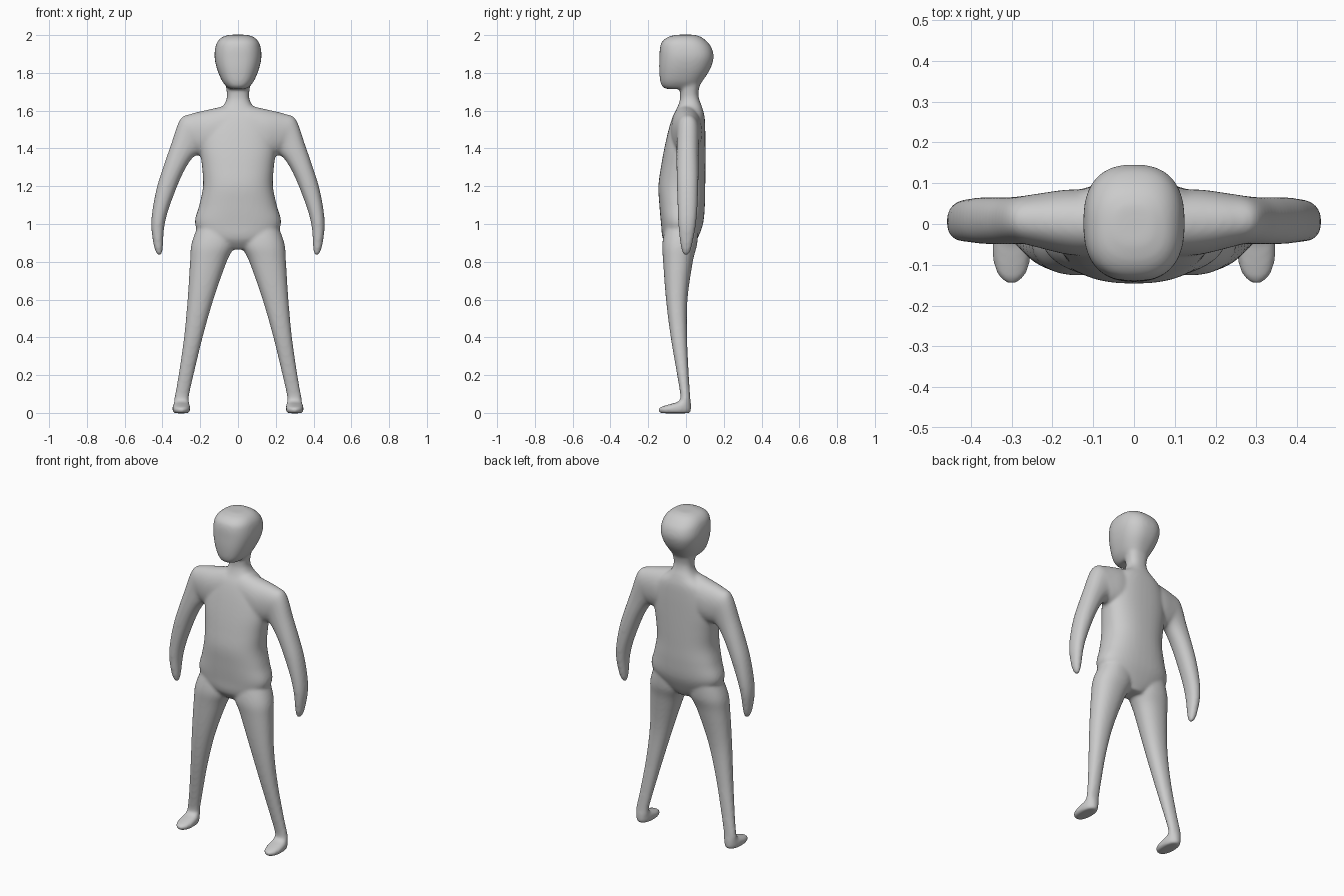
import bpy, bmesh, math

bm = bmesh.new()
N = 40


def spline(rows, steps=5):
    """Catmull-Rom interpolation through rows of section parameters."""
    out = []
    for i in range(len(rows) - 1):
        p0, p1 = rows[max(i - 1, 0)], rows[i]
        p2, p3 = rows[i + 1], rows[min(i + 2, len(rows) - 1)]
        for k in range(steps):
            t = k / steps
            out.append([0.5 * (2 * b + (c - a) * t + (2 * a - 5 * b + 4 * c - d) * t * t
                               + (3 * b - a - 3 * c + d) * t ** 3)
                        for a, b, c, d in zip(p0, p1, p2, p3)])
    return out + [list(rows[-1])]


def loft(rows, side=1, power=2.2):
    """Section row: outer x, outer z, inner x, inner z, front y, back y."""
    rings = []
    for ax, az, bx, bz, y0, y1 in spline(rows):
        ring = []
        for k in range(N):
            a = 2 * math.pi * k / N
            c, s = math.cos(a), math.sin(a)
            u = math.copysign(abs(c) ** (2 / power), c)
            v = math.copysign(abs(s) ** (2 / power), s)
            ring.append(bm.verts.new((side * ((ax + bx) / 2 + u * (ax - bx) / 2),
                                      (y0 + y1) / 2 + v * (y1 - y0) / 2,
                                      (az + bz) / 2 + u * (az - bz) / 2)))
        rings.append(ring)
    for r, q in zip(rings, rings[1:]):
        for k in range(N):
            j = (k + 1) % N
            bm.faces.new((r[k], r[j], q[j], q[k]))
    bm.faces.new(rings[0])
    bm.faces.new(rings[-1])


def level(z, x0, x1, y0, y1):
    return (x1, z, x0, z, y0, y1)


def centred(rows):
    return [level(z, -w, w, y0, y1) for z, w, y0, y1 in rows]


# torso and neck
loft(centred([
    (0.865, 0.05, -0.08, 0.03), (0.92, 0.17, -0.122, 0.06), (1.0, 0.228, -0.132, 0.09),
    (1.1, 0.205, -0.141, 0.10), (1.2, 0.185, -0.146, 0.102), (1.3, 0.19, -0.133, 0.103),
    (1.4, 0.20, -0.115, 0.103), (1.5, 0.19, -0.092, 0.102), (1.57, 0.155, -0.07, 0.098),
    (1.62, 0.085, -0.045, 0.085), (1.66, 0.061, -0.032, 0.07), (1.70, 0.06, -0.032, 0.066),
    (1.76, 0.07, -0.035, 0.08)]), power=2.4)

# head
loft(centred([
    (1.715, 0.045, -0.105, 0.055), (1.728, 0.062, -0.126, 0.068), (1.76, 0.086, -0.137, 0.09),
    (1.82, 0.111, -0.142, 0.128), (1.88, 0.124, -0.141, 0.146), (1.93, 0.121, -0.138, 0.137),
    (1.965, 0.109, -0.127, 0.112), (1.99, 0.083, -0.095, 0.08), (2.002, 0.045, -0.05, 0.045)]),
    power=2.5)

for side in (1, -1):
    # shoulder, arm and hand
    loft([
        (0.05, 1.63, 0.05, 1.36, -0.08, 0.08), (0.15, 1.607, 0.15, 1.36, -0.077, 0.085),
        (0.25, 1.583, 0.20, 1.36, -0.06, 0.076), (0.307, 1.553, 0.215, 1.365, -0.05, 0.07),
        (0.355, 1.42, 0.245, 1.345, -0.05, 0.066), (0.393, 1.31, 0.286, 1.28, -0.05, 0.066),
        (0.428, 1.2, 0.326, 1.19, -0.048, 0.065), (0.452, 1.08, 0.37, 1.07, -0.044, 0.06),
        (0.459, 0.99, 0.391, 0.98, -0.04, 0.051), (0.449, 0.90, 0.397, 0.89, -0.03, 0.034),
        (0.437, 0.855, 0.401, 0.85, -0.02, 0.022), (0.422, 0.833, 0.408, 0.833, -0.01, 0.01)],
        side)
    # leg and foot
    loft([
        level(1.02, 0.03, 0.20, -0.10, 0.065), level(0.9, 0.015, 0.245, -0.125, 0.06),
        level(0.8, 0.06, 0.254, -0.121, 0.036), level(0.6, 0.13, 0.267, -0.106, 0.008),
        level(0.4, 0.187, 0.286, -0.081, 0.006), level(0.2, 0.235, 0.315, -0.047, 0.015),
        level(0.09, 0.259, 0.335, -0.03, 0.022), level(0.06, 0.259, 0.338, -0.042, 0.025),
        level(0.045, 0.256, 0.343, -0.09, 0.027), level(0.03, 0.253, 0.347, -0.137, 0.027),
        level(0.014, 0.253, 0.347, -0.148, 0.027), level(-0.002, 0.262, 0.338, -0.135, 0.02)],
        side)

bmesh.ops.recalc_face_normals(bm, faces=bm.faces)
mesh = bpy.data.meshes.new("body")
bm.to_mesh(mesh)
bm.free()
body = bpy.data.objects.new("body", mesh)
bpy.context.collection.objects.link(body)

# blend the parts into one smooth skin
remesh = body.modifiers.new("blend", 'REMESH')
remesh.mode = 'VOXEL'
remesh.voxel_size = 0.008
remesh.use_smooth_shade = True
soften = body.modifiers.new("soften", 'SMOOTH')
soften.factor = 0.5
soften.iterations = 12
